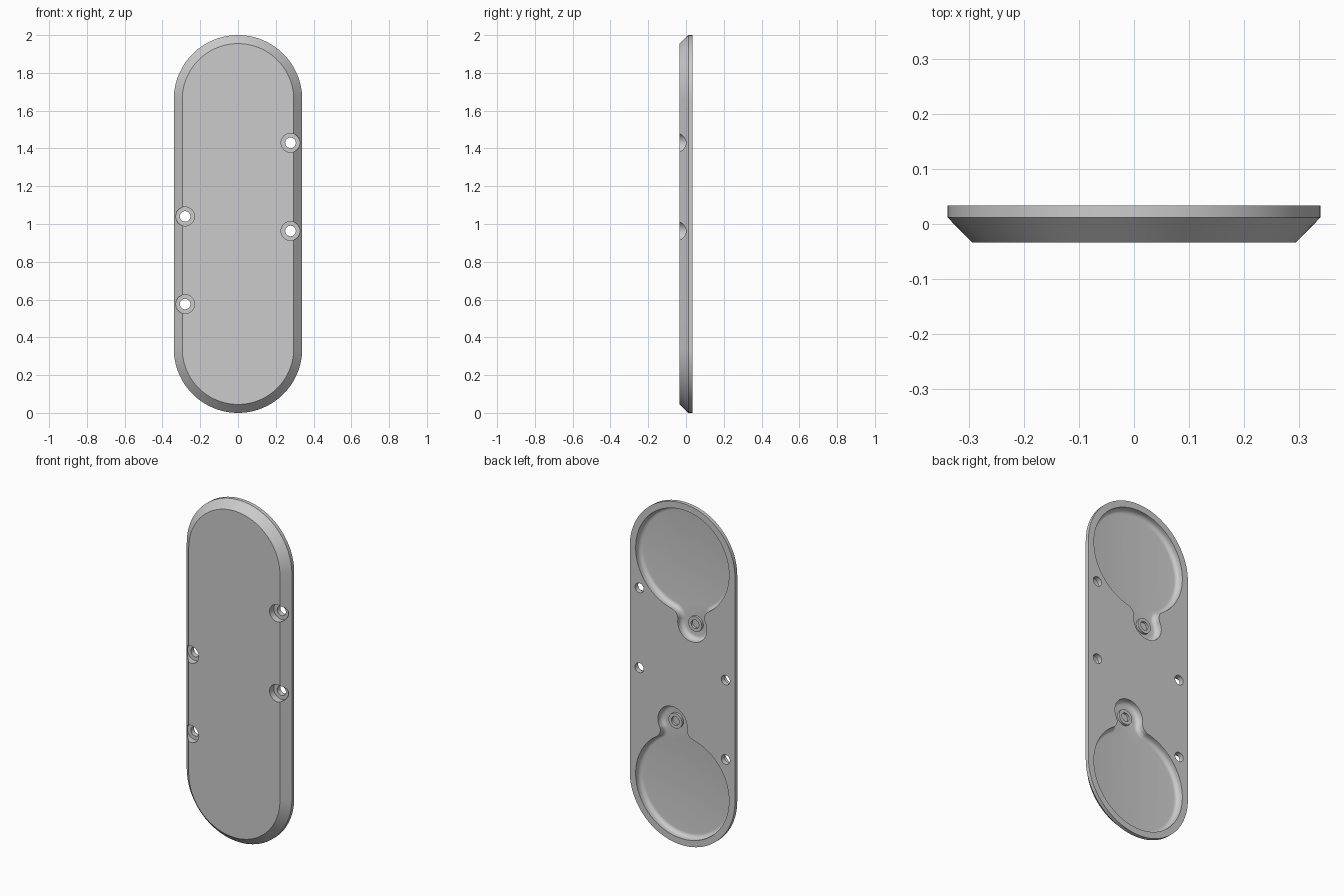
import bpy, bmesh, math
from mathutils import Vector

if "Cube" in bpy.data.objects:
    bpy.data.objects.remove(bpy.data.objects["Cube"])

HALF_W, BACK, FRONT, RIM = 0.34, 0.034, -0.034, 0.012
FLOOR = -0.006                      # pocket floor depth
COUNTERBORE = 0.005                 # screw seat depth

grey = bpy.data.materials.new("grey plastic")
grey.diffuse_color = (0.6, 0.6, 0.6, 1)
grey.use_nodes = True
grey.node_tree.nodes["Principled BSDF"].inputs["Base Color"].default_value = grey.diffuse_color


def arc(cx, cz, r, a0, a1, n):
    return [(cx + r * math.cos(a0 + (a1 - a0) * i / n),
             cz + r * math.sin(a0 + (a1 - a0) * i / n)) for i in range(n + 1)]


def circle(cx, cz, r, n=32):
    return arc(cx, cz, r, 0, 2 * math.pi, n)[:-1]


def loft(name, sections):
    """Closed solid through (outline, y) sections with equal point counts."""
    bm = bmesh.new()
    rings = [[bm.verts.new((x, y, z)) for x, z in pts] for pts, y in sections]
    n = len(rings[0])
    for a, b in zip(rings, rings[1:]):
        for i in range(n):
            j = (i + 1) % n
            bm.faces.new((a[i], a[j], b[j], b[i]))
    bm.faces.new(rings[0])
    bm.faces.new(rings[-1])
    bmesh.ops.recalc_face_normals(bm, faces=bm.faces)
    mesh = bpy.data.meshes.new(name)
    bm.to_mesh(mesh)
    bm.free()
    mesh.materials.append(grey)
    ob = bpy.data.objects.new(name, mesh)
    bpy.context.collection.objects.link(ob)
    return ob


def stadium(inset):
    r = HALF_W - inset
    return (arc(0, 2 - HALF_W, r, 0, math.pi, 48)
            + arc(0, HALF_W, r, math.pi, 2 * math.pi, 48))


def pocket_outline(inset, lower):
    """Large disc blended into a small lobe by two concave arcs."""
    c, l = Vector((0, 1.66)), Vector((-0.064, 1.30))
    R, r, f = 0.302 - inset, 0.094 - inset, 0.05 + inset
    d = l - c
    D, u = d.length, d.normalized()
    v = Vector((-u.y, u.x))
    along = (D * D + (R + f) ** 2 - (r + f) ** 2) / (2 * D)
    side = math.sqrt((R + f) ** 2 - along ** 2)
    ang = lambda p, q: math.atan2((q - p).dot(v), (q - p).dot(u))
    f1 = c + u * along + v * side
    local = []

    def add(p, rad, a0, a1, n):
        for a, b in arc(0, 0, rad, a0, a1, n)[:-1]:
            local.append(p + u * a + v * b)

    # disc, fillet, lobe, fillet, running anticlockwise
    a = ang(c, f1)
    b = ang(l, f1)
    f2 = c + u * along - v * side
    add(c, R, a, 2 * math.pi - a, 72)
    add(f2, f, math.pi - a, math.pi - b, 12)
    add(l, r, -b, b, 28)
    add(f1, f, math.pi + b, math.pi + a, 12)
    return [(-p.x, 2 - p.y) if lower else (p.x, p.y) for p in local]


# Plate with a straight rim and a chamfered front
plate = loft("plate", [(stadium(0), BACK), (stadium(0), RIM), (stadium(0.045), FRONT)])
cutters = []

# Screw holes with flat counterbores
for x, z in ((0.278, 1.43), (0.278, 0.963), (-0.28, 1.04), (-0.28, 0.576)):
    wide, thin = circle(x, z, 0.05), circle(x, z, 0.028)
    cutters.append(loft("screw_hole_cutter", [
        (wide, FRONT - 0.05), (wide, COUNTERBORE), (thin, COUNTERBORE), (thin, BACK + 0.05)]))

# Back pockets with rounded floor edges
FILLET = 0.024
for lower in (False, True):
    sections = [(pocket_outline(0, lower), BACK + 0.02)]
    for i in range(7):
        t = math.pi / 2 * i / 6
        sections.append((pocket_outline(FILLET * (1 - math.cos(t)), lower),
                         FLOOR + FILLET * (1 - math.sin(t))))
    cutters.append(loft("pocket_cutter", sections))

for cutter in cutters:
    mod = plate.modifiers.new("cut", 'BOOLEAN')
    mod.operation, mod.solver, mod.object = 'DIFFERENCE', 'EXACT', cutter
    cutter.hide_render = True
bpy.context.view_layer.update()
cut_mesh = bpy.data.meshes.new_from_object(
    plate.evaluated_get(bpy.context.evaluated_depsgraph_get()))
plate.modifiers.clear()
plate.data = cut_mesh
for cutter in cutters:
    bpy.data.objects.remove(cutter)

# Hollow bosses in the pocket lobes
parts = [plate]
for name, x, z in (("upper_boss", -0.064, 1.30), ("lower_boss", 0.064, 0.70)):
    outer, inner = circle(x, z, 0.044), circle(x, z, 0.025)
    parts.append(loft(name, [(outer, FLOOR - 0.01), (outer, FLOOR + 0.014),
                             (inner, FLOOR + 0.014), (inner, FLOOR + 0.001)]))

for ob in parts:
    ob.select_set(True)
bpy.context.view_layer.objects.active = plate
bpy.ops.object.shade_smooth_by_angle(angle=math.radians(30))
